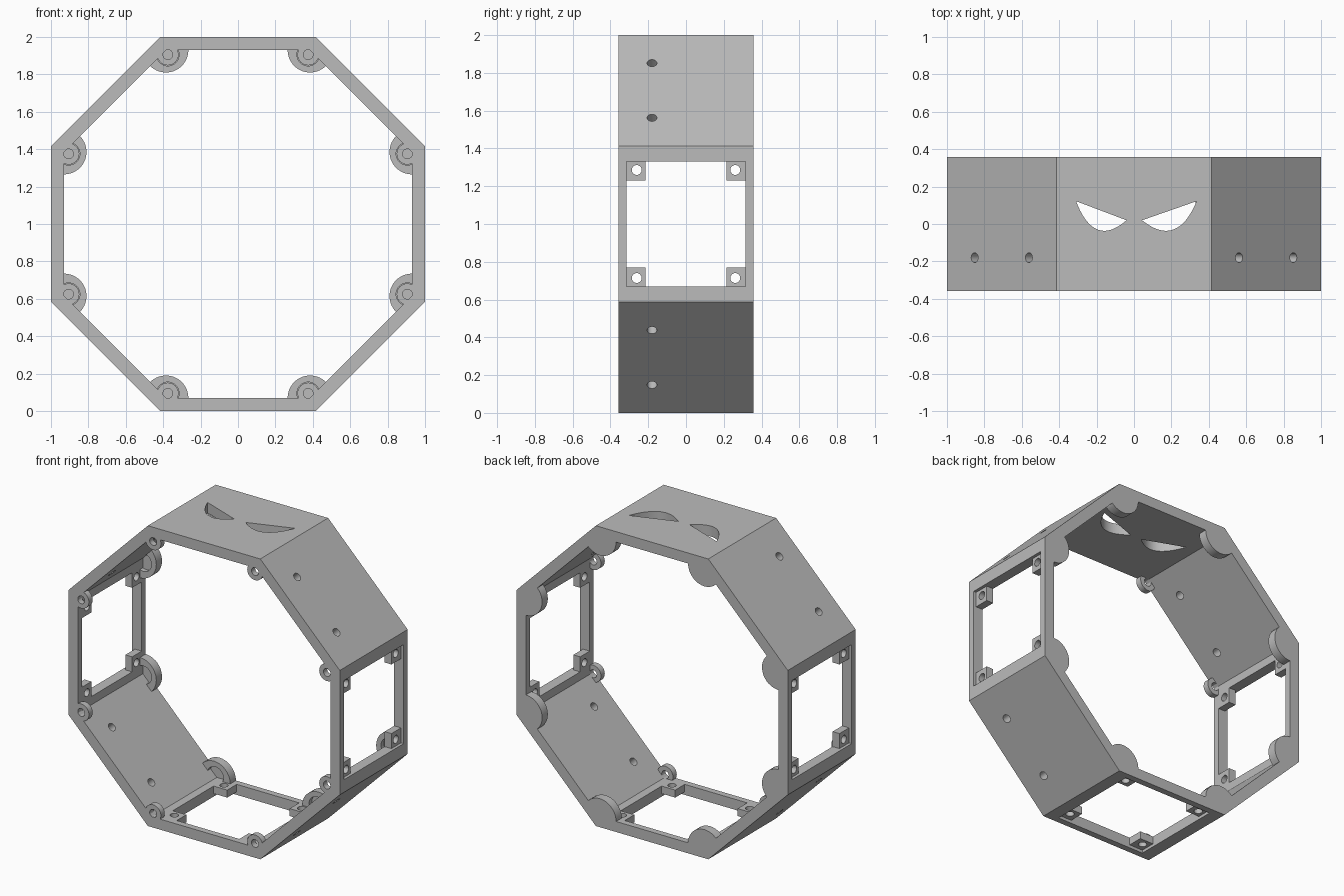
import bpy, bmesh
from math import pi, cos, sin, radians
from mathutils import Matrix, Vector

default = bpy.data.objects.get("Cube")
if default:
    bpy.data.objects.remove(default, do_unlink=True)

HALF_DEPTH = 0.357     # half of the ring's depth along y
WALL = 0.07            # wall thickness
CORNER = radians(22.5)

grey = bpy.data.materials.new("plain_grey")
grey.use_nodes = True
colour = (0.5, 0.5, 0.5, 1)
grey.diffuse_color = colour
grey.node_tree.nodes["Principled BSDF"].inputs["Base Color"].default_value = colour


def wall_matrix(k):
    """Turn the bottom wall's frame to wall k of the octagon."""
    c = Matrix.Translation((0, 0, 1))
    return c @ Matrix.Rotation(k * pi / 4, 4, 'Y') @ c.inverted()


def add_box(bm, lo, hi, m):
    lo, hi = Vector(lo), Vector(hi)
    size = Matrix.Diagonal((*(hi - lo), 1))
    bmesh.ops.create_cube(bm, size=1, matrix=m @ Matrix.Translation((lo + hi) / 2) @ size)


def add_cylinder(bm, centre, r, length, m, along_y=False):
    turn = Matrix.Rotation(pi / 2, 4, 'X') if along_y else Matrix()
    bmesh.ops.create_cone(bm, cap_ends=True, segments=40, radius1=r, radius2=r,
                          depth=length, matrix=m @ Matrix.Translation(centre) @ turn)


def add_prism(bm, points, push):
    face = bm.faces.new([bm.verts.new(p) for p in points])
    out = bmesh.ops.extrude_face_region(bm, geom=[face])
    bmesh.ops.translate(bm, vec=push, verts=[v for v in out["geom"]
                                             if isinstance(v, bmesh.types.BMVert)])


def octagon(bm, apothem, half):
    r = apothem / cos(CORNER)
    angles = [CORNER + i * pi / 4 for i in range(8)]
    add_prism(bm, [(r * sin(a), -half, 1 + r * cos(a)) for a in angles], (0, 2 * half, 0))


def finish(name, bm):
    bmesh.ops.recalc_face_normals(bm, faces=bm.faces)
    mesh = bpy.data.meshes.new(name)
    bm.to_mesh(mesh)
    bm.free()
    mesh.materials.append(grey)
    ob = bpy.data.objects.new(name, mesh)
    bpy.context.collection.objects.link(ob)
    return ob


def combine(ob, tool, operation):
    mod = ob.modifiers.new("shape", 'BOOLEAN')
    mod.operation, mod.solver, mod.object = operation, 'EXACT', tool
    bpy.context.view_layer.objects.active = ob
    bpy.ops.object.modifier_apply(modifier=mod.name)


WINDOWS = (0, 2, 6)        # bottom and both sides are open frames
SLOPES = (1, 3, 5, 7)      # diagonal walls carry screw holes
WIN_X, WIN_Y, TAB = 0.33, 0.315, 0.10

# Helper solids
bm = bmesh.new()
octagon(bm, 1 - WALL, 1)
interior = finish("interior_helper", bm)

cut = bmesh.new()
for k in WINDOWS:
    add_box(cut, (-WIN_X, -WIN_Y, -0.1), (WIN_X, WIN_Y, 0.2), wall_matrix(k))
for k in SLOPES:
    for u in (-0.205, 0.205):
        add_cylinder(cut, (u, -0.18, 0.03), 0.026, 0.3, wall_matrix(k))
# Slanted eye openings in the top wall: straight brow, curved lower lid
for inner, outer in ((-0.04, -0.31), (0.043, 0.335)):
    a, b = Vector((inner, 0.02)), Vector((outer, 0.122))
    c = Vector((inner + (outer - inner) * 0.64, -0.131))
    lid = [a * (1 - t) ** 2 + c * 2 * t * (1 - t) + b * t * t
           for t in (i / 20 for i in range(21))]
    add_prism(cut, [(p.x, p.y, 1.8) for p in lid], (0, 0, 0.4))
frame_cutter = finish("frame_cutter", cut)

# Octagonal ring
bm = bmesh.new()
octagon(bm, 1, HALF_DEPTH)
frame = finish("octagon_frame", bm)
combine(frame, interior, 'DIFFERENCE')
combine(frame, frame_cutter, 'DIFFERENCE')

# Screw tabs in the window corners
tabs, holes = bmesh.new(), bmesh.new()
for k in WINDOWS:
    m = wall_matrix(k)
    for sx in (-1, 1):
        for sy in (-1, 1):
            x, y = sx * (WIN_X - TAB / 2), sy * (WIN_Y - TAB / 2)
            h = TAB / 2
            add_box(tabs, (x - h, y - h, 0.02), (x + h, y + h, WALL), m)
            add_cylinder(holes, (x + sx * 0.006, y - sy * 0.004, 0.04), 0.026, 0.2, m)
tab_ob, tab_holes = finish("screw_tabs", tabs), finish("tab_hole_cutter", holes)
combine(tab_ob, tab_holes, 'DIFFERENCE')

# Front bosses with pin holes, and back discs with round recesses
bosses, pins, discs, recesses = (bmesh.new() for _ in range(4))
BOSS, DISC = 0.04, 0.06
r_boss, r_disc = 0.98, (1 - WALL) / cos(CORNER)
for k in range(8):
    m = wall_matrix(k)
    bx, bz = r_boss * sin(CORNER), 1 - r_boss * cos(CORNER)
    dx, dz = r_disc * sin(CORNER), 1 - r_disc * cos(CORNER)
    add_cylinder(bosses, (bx, -HALF_DEPTH + BOSS / 2, bz), 0.057, BOSS, m, True)
    add_cylinder(pins, (bx, -HALF_DEPTH, bz), 0.026, 0.2, m, True)
    add_cylinder(discs, (dx, HALF_DEPTH - DISC / 2, dz), 0.12, DISC, m, True)
    add_cylinder(recesses, (bx, HALF_DEPTH - DISC, bz), 0.06, 0.06, m, True)
boss_ob, pin_ob = finish("front_bosses", bosses), finish("pin_cutter", pins)
disc_ob, recess_ob = finish("back_discs", discs), finish("recess_cutter", recesses)
for ob, tool in ((boss_ob, pin_ob), (disc_ob, recess_ob)):
    combine(ob, interior, 'INTERSECT')
    combine(ob, tool, 'DIFFERENCE')

# Remove helpers, keep hard edges crisp and round walls smooth
for ob in (interior, frame_cutter, tab_holes, pin_ob, recess_ob):
    bpy.data.objects.remove(ob, do_unlink=True)
for ob in (frame, tab_ob, boss_ob, disc_ob):
    bpy.ops.object.select_all(action='DESELECT')
    ob.select_set(True)
    bpy.context.view_layer.objects.active = ob
    bpy.ops.object.shade_smooth_by_angle()
